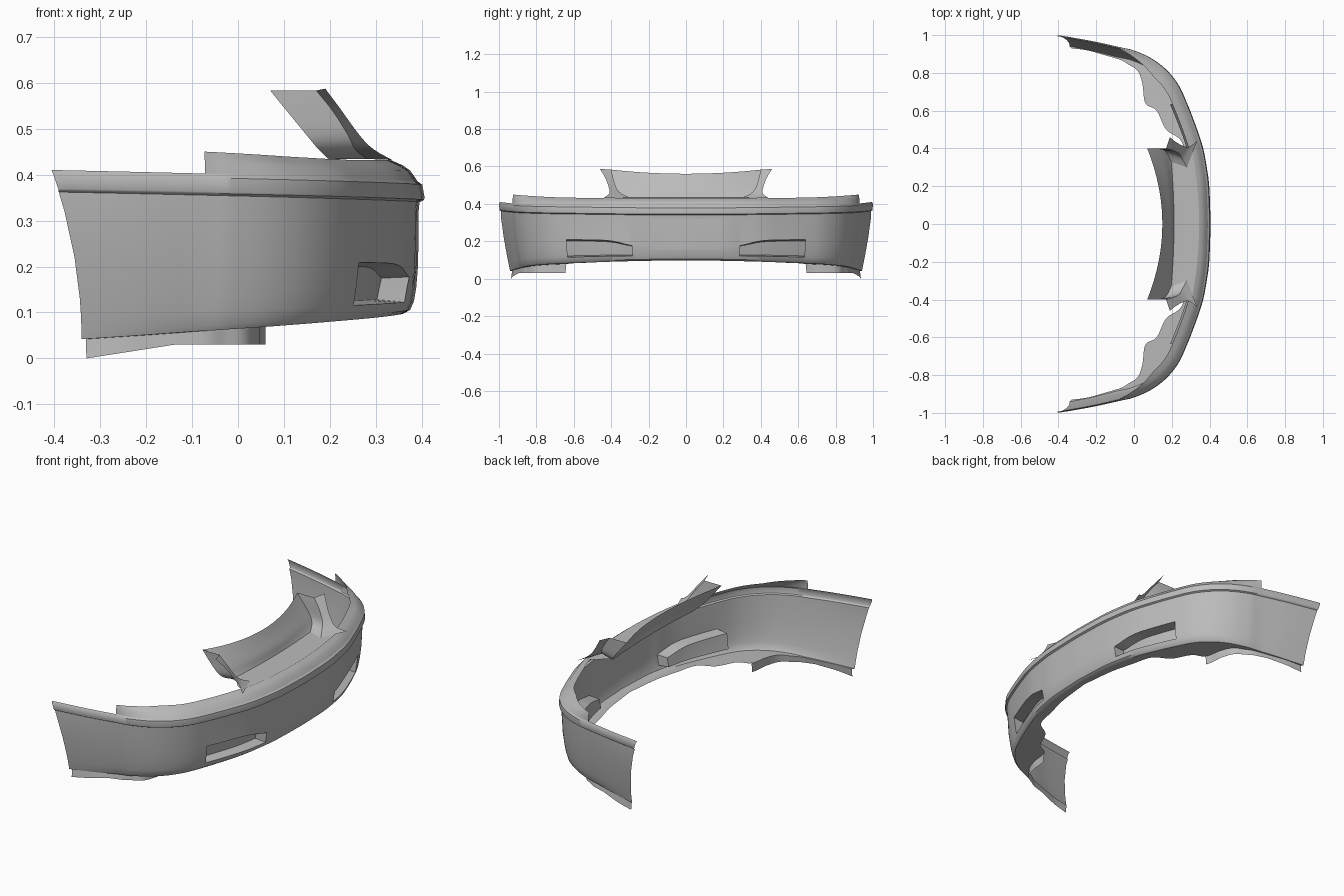
import bpy, bmesh, math
from mathutils import Vector

cube = bpy.data.objects.get("Cube")
if cube:
    bpy.data.objects.remove(cube, do_unlink=True)

grey = bpy.data.materials.new("primer grey")
grey.use_nodes = True
GREY = (0.5, 0.5, 0.5, 1)
grey.diffuse_color = GREY
grey.node_tree.nodes["Principled BSDF"].inputs["Base Color"].default_value = GREY


def clamp(v):
    return max(0.0, min(1.0, v))


def smooth_path(points, steps):
    """Catmull-Rom curve through the points."""
    pts = [Vector(p) for p in points]
    out = []
    for i in range(len(pts) - 1):
        b, c = pts[i], pts[i + 1]
        a = pts[i - 1] if i else b * 2 - c
        d = pts[i + 2] if i + 2 < len(pts) else c * 2 - b
        for k in range(steps):
            t = k / steps
            out.append((b * 2 + (c - a) * t + (a * 2 - b * 5 + c * 4 - d) * t * t
                        + (b * 3 - a - c * 3 + d) * t ** 3) / 2)
    return out + [pts[-1]]


def sheet(name, columns, edit=None, angle=35):
    """Skin a list of point columns; edit may rework the faces, keyed by cell."""
    bm = bmesh.new()
    grid = [[bm.verts.new(p) for p in col] for col in columns]
    cells = {}
    for i in range(len(grid) - 1):
        for j in range(len(grid[0]) - 1):
            cells[i, j] = bm.faces.new((grid[i][j], grid[i][j + 1],
                                        grid[i + 1][j + 1], grid[i + 1][j]))
    if edit:
        edit(bm, cells)
    mesh = bpy.data.meshes.new(name)
    bm.to_mesh(mesh)
    bm.free()
    mesh.materials.append(grey)
    obj = bpy.data.objects.new(name, mesh)
    bpy.context.collection.objects.link(obj)
    bpy.ops.object.select_all(action='DESELECT')
    obj.select_set(True)
    bpy.context.view_layer.objects.active = obj
    bpy.ops.object.shade_smooth_by_angle(angle=math.radians(angle))
    return obj


def mirrored(columns):
    """Complete a half, which starts on the centre line, to both sides."""
    other = [[Vector((p.x, -p.y, p.z)) for p in col] for col in columns[:0:-1]]
    return other + columns


# Plan outline: outer edge x, y, then inner edge of the bottom lip x, y
STEPS = 5
plan = smooth_path([
    (.407, 0, .33, 0), (.400, .19, .31, .19), (.388, .29, .28, .32),
    (.365, .41, .25, .44), (.325, .53, .17, .50), (.28, .645, .12, .60),
    (.235, .74, .06, .64), (.17, .82, .045, .74), (.09, .88, .02, .81),
    (0, .92, -.03, .845), (-.07, .937, -.08, .872), (-.2, .965, -.2, .90),
    (-.3, .983, -.3, .92), (-.405, 1.0, -.405, .93)], STEPS)
PLATE, FOG_IN, FOG_OUT, SKIRT, WING = (n * STEPS for n in (1, 2, 5, 6, 10))

normals = []
for i in range(len(plan)):
    t = plan[min(i + 1, len(plan) - 1)] - plan[max(i - 1, 0)]
    normals.append(Vector((1, 0)) if i == 0 else Vector((t[1], -t[0])).normalized())


def place(x, y, z):
    """Slant the wheel arch end forward towards the ground."""
    slant = clamp((-.1 - x) / .305) * .075 * (1 - min(1, z / .41) ** 2)
    return Vector((x + slant, y, z))


def inset(i, d, z):
    p, n = plan[i], normals[i]
    return place(p[0] - n.x * d, p[1] - n.y * d, z)


def along(i):
    return clamp((.407 - plan[i][0]) / .812) ** .7


# Bumper skin: inset and height at the centre, then at the wheel arch
PROFILE = [(.016, .385, .006, .410), (.006, .378, .001, .400), (.001, .350, .002, .369),
           (.002, .345, .004, .366), (.012, .340, .010, .362), (.014, .320, .012, .32),
           (.015, .205, .026, .22), (.019, .155, .042, .13), (.024, .125, .050, .09),
           (.032, .106, .057, .055), (.046, .098, .060, .042)]
TOP, MID, PLATE_LOW, LOW = 5, 6, 7, 8

skin = []
for i, p in enumerate(plan):
    w = along(i)
    col = []
    for j, (d0, z0, d1, z1) in enumerate(PROFILE):
        z = z0 + (z1 - z0) * w
        if j == MID:
            z -= .03 * math.exp(-((p[1] - .27) / .1) ** 2)
        col.append(inset(i, d0 + (d1 - d0) * w, z))
    end = place(p[2], p[3], col[-1].z)
    col += [col[-1].lerp(end, .5), end]
    skin.append(col)
half = len(skin) - 1


def openings(bm, cells):
    def pick(a, b, j0, j1):
        return [f for (i, j), f in cells.items() if a <= i - half < b and j0 <= j < j1]
    # number plate recess
    plate = pick(-PLATE, PLATE, TOP, PLATE_LOW)
    bmesh.ops.inset_region(bm, faces=plate, thickness=.003, depth=-.005)
    # fog lamp pockets
    for a, b in ((FOG_IN, FOG_OUT), (-FOG_OUT, -FOG_IN)):
        made = bmesh.ops.extrude_face_region(bm, geom=pick(a, b, MID, LOW))["geom"]
        for v in made:
            if isinstance(v, bmesh.types.BMVert):
                v.co.x -= .06
                v.co.z = .16 + (v.co.z - .16) * .85
        bmesh.ops.delete(bm, geom=pick(a, b, MID, LOW), context='FACES')


sheet("bumper_skin", mirrored(skin), openings)

# Upper flange, which ends ahead of the wheel arch
flange = []
for i in range(WING + 1):
    x = plan[i][0]
    edge = skin[i][0]
    k = clamp((x + .07) / .22)
    top = .450 - .018 * clamp((x + .07) / .38)
    depth = .014 + .061 * k
    flange.append([inset(i, depth, top), inset(i, .012 + .036 * k, top - .012),
                   inset(i, .010 + .022 * k, (top + edge.z) / 2), edge])
sheet("upper_flange", mirrored(flange))

# Skirts hanging from the bottom lip beside the wheels
for side, name in ((1, "left_skirt"), (-1, "right_skirt")):
    cols = []
    for i in range(SKIRT, len(plan)):
        top = skin[i][-1]
        x, y = plan[i][2:]
        low = place(x, y + .005, .03 - .03 * clamp((-.15 - x) / .255))
        cols.append([Vector((p.x, p.y * side, p.z)) for p in (top, top.lerp(low, .5), low)])
    sheet(name, cols[::side])

# Tailgate recess: rails down its side, from the top edge to the floor
back_rail = smooth_path([(.07, .40, .583), (.105, .40, .54), (.15, .395, .485),
                         (.175, .375, .455), (.197, .33, .434)], 3)
edge_rail = smooth_path([(.17, .40, .583), (.205, .39, .54), (.24, .372, .485),
                         (.255, .345, .455), (.28, .30, .434)], 3)
outer_rail = smooth_path([(.19, .46, .587), (.225, .432, .54), (.265, .412, .485),
                          (.295, .41, .455), (.335, .44, .432)], 3)

recess = []
for n in range(-10, 11):
    c = n / 10
    col = []
    for k, p in enumerate(back_rail):
        t = k / (len(back_rail) - 1)
        bulge = 1 - c * c
        col.append(Vector((p.x + (.08 - .065 * t) * bulge, p.y * c,
                           p.z - .022 * (1 - t) * bulge)))
    for x, y in ((.24, .34), (.29, .38), (.345, .40)):
        col.append(Vector((x - .04 * c * c * (x - .2) / .145, y * c, .432)))
    recess.append(col)
sheet("tailgate_recess", recess)

# Recess side walls with their outward flares
for side, name in ((1, "left_wing"), (-1, "right_wing")):
    cols = [[Vector((p.x, p.y * side, p.z)) for p in rail]
            for rail in (back_rail, edge_rail, outer_rail)]
    sheet(name, cols[::side])
